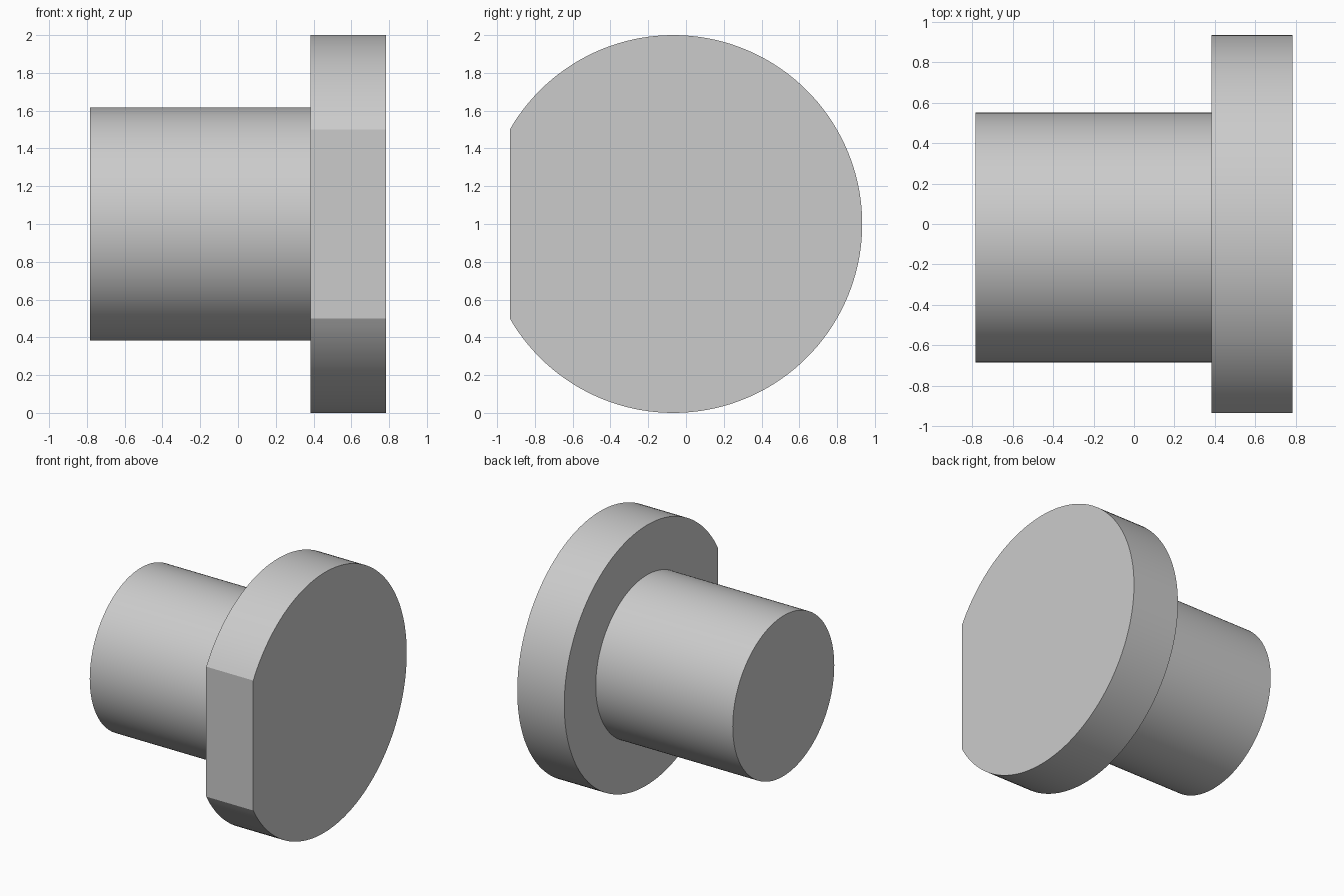
import bpy, bmesh, math
from math import sin, cos, pi

cube = bpy.data.objects.get("Cube")
if cube:
    bpy.data.objects.remove(cube, do_unlink=True)

SEGMENTS = 144
FLAT = cos(pi / 6)               # distance from axis to the flat
AXIS_Y, AXIS_Z = (FLAT - 1) / 2, 1.0

steel = bpy.data.materials.new("plain grey")
steel.use_nodes = True
grey = (0.6, 0.6, 0.6, 1)
steel.diffuse_color = grey
steel.node_tree.nodes["Principled BSDF"].inputs["Base Color"].default_value = grey

bm = bmesh.new()


def ring(x, radius):
    """Circle around the x axis, cut off by the flat on the front side."""
    verts = []
    for i in range(SEGMENTS):
        a = 2 * pi * i / SEGMENTS
        y, z = radius * cos(a), radius * sin(a)
        if y < -FLAT:
            y, z = -FLAT, z * FLAT / -y
        verts.append(bm.verts.new((x, AXIS_Y + y, AXIS_Z + z)))
    return verts


# Shank end, shank root, flange back, flange face
rings = [ring(x, r) for x, r in
         ((-0.783, 0.617), (0.383, 0.617), (0.383, 1.0), (0.783, 1.0))]
for a, b in zip(rings, rings[1:]):
    for i in range(SEGMENTS):
        j = (i + 1) % SEGMENTS
        bm.faces.new((a[i], a[j], b[j], b[i]))
bm.faces.new(rings[0])
bm.faces.new(rings[-1])
bmesh.ops.recalc_face_normals(bm, faces=bm.faces)

mesh = bpy.data.meshes.new("flanged_pin")
bm.to_mesh(mesh)
bm.free()
mesh.materials.append(steel)
pin = bpy.data.objects.new("flanged_pin", mesh)
bpy.context.collection.objects.link(pin)

# Smooth round walls, sharp rims and flat corners
bpy.ops.object.select_all(action='DESELECT')
pin.select_set(True)
bpy.context.view_layer.objects.active = pin
bpy.ops.object.shade_smooth_by_angle(angle=math.radians(20))
